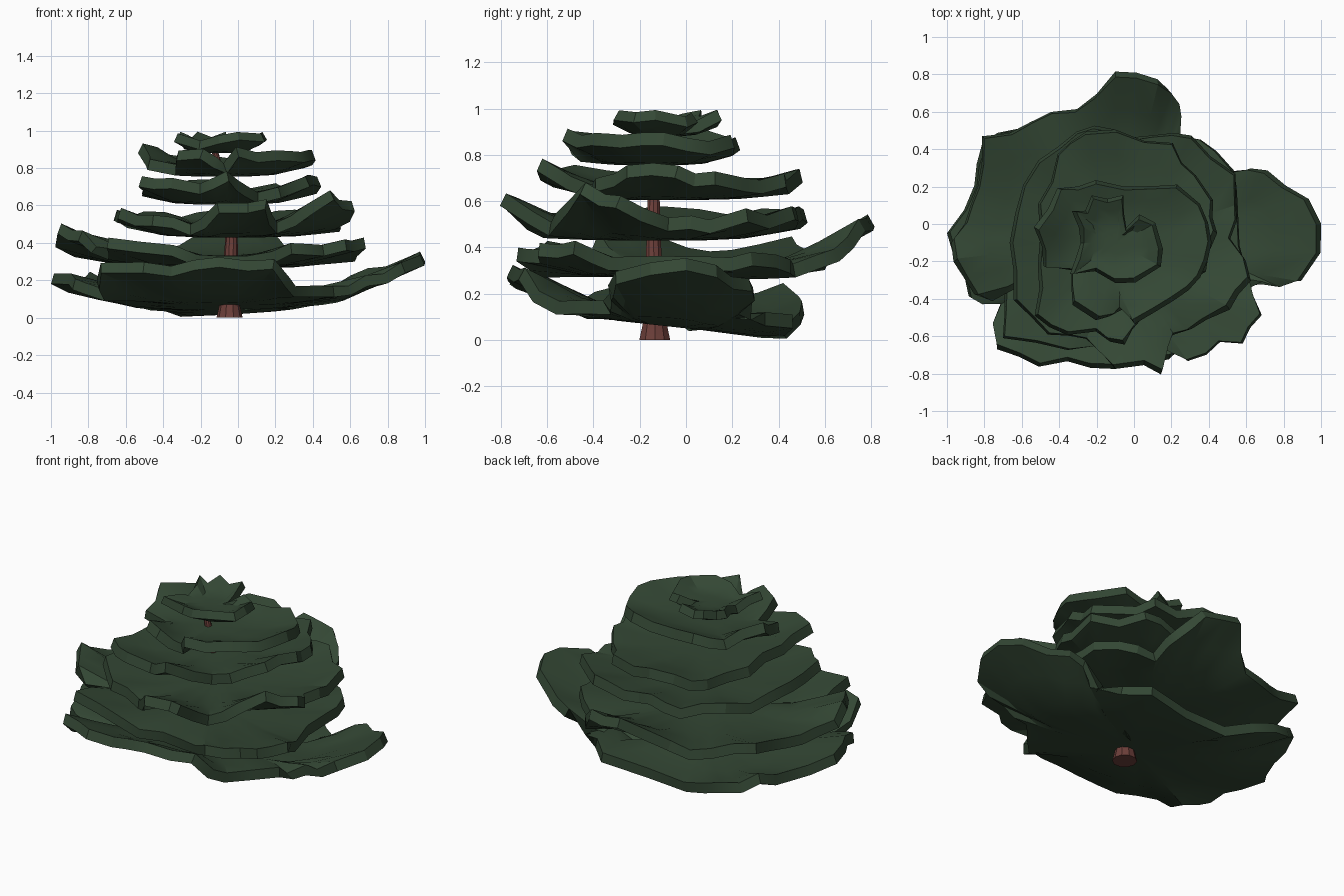
import bpy, bmesh, math, random
from mathutils import Vector

random.seed(4)


def material(name, color):
    m = bpy.data.materials.new(name)
    m.diffuse_color = color
    return m


GREEN = material("needles", (0.034, 0.064, 0.035, 1))
BROWN = material("bark", (0.15, 0.05, 0.042, 1))


def finish(bm, name, mat, thick=0):
    """Make the object, thicken it if asked, then shade with crisp edges."""
    if not thick:
        bmesh.ops.recalc_face_normals(bm, faces=bm.faces)
    me = bpy.data.meshes.new(name)
    bm.to_mesh(me)
    bm.free()
    me.materials.append(mat)
    ob = bpy.data.objects.new(name, me)
    bpy.context.collection.objects.link(ob)
    bpy.context.view_layer.objects.active = ob
    ob.select_set(True)
    if thick:
        sol = ob.modifiers.new("thickness", 'SOLIDIFY')
        sol.thickness = thick
        sol.offset = 1
        bpy.ops.object.modifier_apply(modifier=sol.name)
    bpy.ops.object.shade_smooth_by_angle(angle=math.radians(25))
    ob.select_set(False)


def bough(name, center, base, tilt, rim, thick=0.06):
    """Dished plate: flat middle curling up to an irregular lobed rim."""
    c = Vector((center[0], center[1], 0))
    pts = []
    for i, p in enumerate(rim):
        a, b = Vector(p), Vector(rim[(i + 1) % len(rim)])
        pts.append(a + Vector((a.x - c.x, a.y - c.y, 0)).normalized() * 0.015)
        if (b - a).length > 0.17:                      # ragged midpoints
            m = (a + b) / 2
            k = random.uniform(-0.02, 0.07)
            out = Vector((m.x - c.x, m.y - c.y, 0))
            pts.append(m + out * k + Vector((0, 0, random.uniform(-0.025, 0.015))))
    bm = bmesh.new()
    mid = bm.verts.new((c.x, c.y, base + tilt * c.y))
    rings = []
    for s in (0.3, 0.6, 0.8, 1.0):
        w = max(0, (s - 0.5) / 0.5) ** 1.15
        ring = []
        for p in pts:
            x, y = c.x + (p.x - c.x) * s, c.y + (p.y - c.y) * s
            ring.append(bm.verts.new((x, y, (base + tilt * y) * (1 - w) + p.z * w)))
        rings.append(ring)
    n = len(pts)
    for i in range(n):
        j = (i + 1) % n
        bm.faces.new((mid, rings[0][i], rings[0][j]))
        for r0, r1 in zip(rings, rings[1:]):
            bm.faces.new((r0[i], r1[i], r1[j], r0[j]))
    finish(bm, name, GREEN, thick)


# Leaning, tapered trunk
bm = bmesh.new()
prev = None
for x, y, z, r in ((-.045, -.135, 0, .07), (-.045, -.135, .075, .053),
                   (-.035, -.14, .42, .033), (-.08, -.14, .7, .025), (-.13, -.14, .92, .016)):
    ring = [bm.verts.new((x + r * math.cos(a * math.tau / 10),
                          y + r * math.sin(a * math.tau / 10), z)) for a in range(10)]
    if prev:
        for i in range(10):
            j = (i + 1) % 10
            bm.faces.new((prev[i], prev[j], ring[j], ring[i]))
    else:
        bm.faces.new(ring[::-1])
    prev = ring
bm.faces.new(prev)
finish(bm, "trunk", BROWN)

# Boughs, bottom to top
bough("bough_bottom", (-.08, -.1), .05, -.11, [
    (.985, 0, .30), (.92, .13, .27), (.7, .28, .21), (.61, .29, .17), (.5, .22, .11),
    (.25, .45, .05), (-.3, .42, .005), (-.6, .5, .11), (-.8, .42, .19), (-.84, .2, .13),
    (-.985, -.05, .18), (-.94, -.2, .18), (-.87, -.38, .15), (-.7, -.42, .09),
    (-.72, -.66, .24), (-.5, -.75, .24), (-.35, -.72, .22), (-.1, -.76, .27), (.05, -.73, .25),
    (.18, -.71, .26), (.29, -.55, .11), (.5, -.32, .11), (.68, -.32, .17), (.88, -.3, .24)])

bough("bough_second", (-.1, -.08), .265, -.02, [
    (.54, .1, .30), (.52, .28, .32), (.43, .38, .31), (.23, .46, .27), (.22, .65, .34),
    (.12, .76, .47), (-.1, .8, .49), (-.3, .6, .33), (-.55, .53, .32), (-.8, .46, .39),
    (-.82, .2, .33), (-.89, 0, .34), (-.95, -.2, .45), (-.84, -.37, .41), (-.68, -.35, .31),
    (-.69, -.6, .37), (-.35, -.66, .33), (-.1, -.58, .27), (.2, -.66, .30), (.28, -.72, .34),
    (.45, -.62, .33), (.57, -.63, .36), (.67, -.48, .37), (.61, -.33, .30)])

bough("bough_third", (-.06, -.12), .43, 0, [
    (.5, -.08, .47), (.53, .1, .46), (.53, .26, .51), (.4, .35, .48), (.3, .46, .52),
    (.1, .46, .48), (-.1, .49, .52), (-.3, .48, .48), (-.5, .33, .51), (-.58, .2, .48),
    (-.65, -.1, .52), (-.63, -.4, .53), (-.45, -.58, .49), (-.25, -.6, .44),
    (-.1, -.76, .56), (.05, -.74, .56), (.14, -.79, .58), (.2, -.58, .45),
    (.38, -.5, .55), (.5, -.45, .63), (.61, -.3, .57)])

bough("bough_fourth", (-.08, -.1), .605, 0, [
    (.43, -.05, .70), (.41, .12, .67), (.32, .25, .64), (.2, .42, .66), (.05, .43, .63),
    (-.1, .49, .68), (-.25, .48, .68), (-.4, .36, .64), (-.5, .1, .65), (-.5, -.22, .66),
    (-.52, -.48, .70), (-.35, -.58, .69), (-.2, -.56, .66), (-.05, -.63, .73),
    (.03, -.5, .65), (.1, -.4, .61), (.22, -.38, .64), (.37, -.25, .70)])

bough("bough_fifth", (-.1, -.12), .755, 0, [
    (.4, -.1, .84), (.34, .1, .80), (.22, .2, .83), (.1, .19, .80), (-.2, .22, .82),
    (-.4, .18, .82), (-.52, -.02, .88), (-.47, -.22, .79), (-.32, -.24, .76),
    (-.32, -.42, .84), (-.2, -.5, .85), (-.06, -.44, .77), (0, -.52, .86),
    (.1, -.46, .83), (.2, -.4, .84), (.34, -.28, .83)])

bough("bough_top", (-.1, -.1), .88, 0, [
    (.14, -.13, .95), (.1, 0, .92), (.02, .04, .94), (-.05, -.03, .89), (-.06, .14, .95),
    (-.14, .12, .92), (-.22, .14, .95), (-.25, .06, .92), (-.32, .06, .95), (-.27, -.1, .90),
    (-.33, -.26, .94), (-.2, -.24, .90), (-.1, -.3, .93), (0, -.3, .95), (.13, -.22, .94)], .05)
